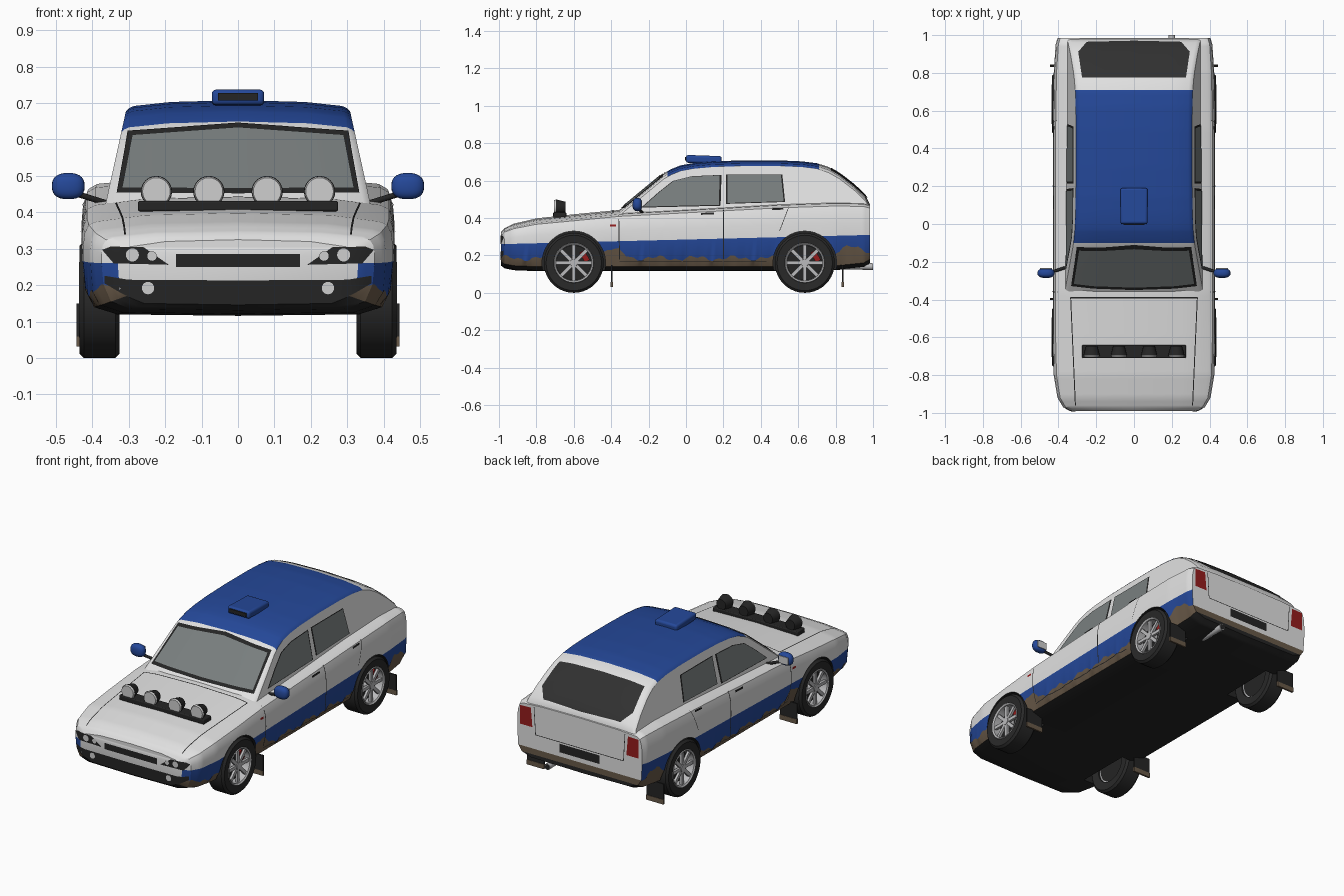
import bpy, bmesh, math
from mathutils import Vector, Matrix
from mathutils.bvhtree import BVHTree

if "Cube" in bpy.data.objects:
    bpy.data.objects.remove(bpy.data.objects["Cube"], do_unlink=True)


def material(name, r, g, b):
    m = bpy.data.materials.new(name)
    m.use_nodes = True
    m.diffuse_color = (r, g, b, 1)
    for node in m.node_tree.nodes:
        if node.type == "BSDF_PRINCIPLED":
            node.inputs["Base Color"].default_value = (r, g, b, 1)
            node.inputs["Roughness"].default_value = 0.6
    return m


white = material("white paint", 0.75, 0.75, 0.75)
blue = material("blue paint", 0.018, 0.065, 0.32)
mud = material("brown mud", 0.14, 0.10, 0.065)
black = material("black trim", 0.018, 0.018, 0.018)
rubber = material("tyre rubber", 0.022, 0.022, 0.022)
glass = material("grey glass", 0.19, 0.21, 0.21)
dark_glass = material("dark glass", 0.03, 0.03, 0.03)
red = material("red", 0.30, 0.012, 0.012)
lamp = material("lamp lens", 0.62, 0.62, 0.62)
silver = material("silver", 0.5, 0.5, 0.51)
PAINTS = [white, blue, mud, black]
surfaces = []


def finish(obj, angle=30):
    bpy.ops.object.select_all(action="DESELECT")
    obj.select_set(True)
    bpy.context.view_layer.objects.active = obj
    bpy.ops.object.shade_smooth_by_angle(angle=math.radians(angle))
    return obj


def add_mesh(name, bm, mats):
    me = bpy.data.meshes.new(name)
    bm.to_mesh(me)
    bm.free()
    for m in mats:
        me.materials.append(m)
    obj = bpy.data.objects.new(name, me)
    bpy.context.collection.objects.link(obj)
    return obj


def interp(table, y):
    for a, b in zip(table, table[1:]):
        if y <= b[0]:
            t = (y - a[0]) / (b[0] - a[0])
            return [p + (q - p) * t for p, q in zip(a[1:], b[1:])]
    return table[-1][1:]


def loft(name, stations, section, rule):
    """Mirrored cross-sections joined along y; rule picks the paint of each strip."""
    bm = bmesh.new()
    rings = []
    for y in stations:
        half = section(y)
        ring = half + [(-x, z) for x, z in reversed(half[1:-1])]
        rings.append([bm.verts.new((x, y, z)) for x, z in ring])
    n, m = len(rings[0]), len(half)
    for y0, y1, a, b in zip(stations, stations[1:], rings, rings[1:]):
        for j in range(n):
            k = (j + 1) % n
            f = bm.faces.new((a[j], a[k], b[k], b[j]))
            f.material_index = rule((y0 + y1) / 2, min(j, n - 1 - j), False)
    for y, ring in ((stations[0], rings[0]), (stations[-1], rings[-1])):
        for j in range(m - 1):
            ids = dict.fromkeys((j, j + 1, (n - j - 1) % n, (n - j) % n))
            bm.faces.new([ring[i] for i in ids]).material_index = rule(y, j, True)
    bmesh.ops.recalc_face_normals(bm, faces=bm.faces[:])
    surfaces.append(BVHTree.FromBMesh(bm))
    return add_mesh(name, bm, PAINTS)


# Lower body: y, half width, bottom, shoulder height, centre height
BODY = [(-.99, .33, .15, .305, .325), (-.97, .375, .135, .33, .345), (-.92, .405, .125, .35, .37),
        (-.8, .425, .12, .375, .398), (-.6, .43, .12, .395, .42), (-.36, .43, .12, .42, .443),
        (0, .43, .12, .44, .455), (.5, .43, .12, .468, .485), (.8, .425, .125, .478, .495),
        (.95, .415, .14, .475, .487), (.985, .405, .16, .465, .475)]


def body_section(y):
    w, zb, belt, top = interp(BODY, y)
    stripe = .285 + .025 * y
    splash = .185 + .01 * math.sin(31 * y) + .008 * math.sin(83 * y)
    splash += .05 * math.exp(-((y + .4) / .07) ** 2) + .06 * math.exp(-((y - .9) / .12) ** 2)
    splash = max(zb + .025, min(splash, stripe - .015))
    up = lambda t: stripe + (belt - stripe) * t
    return [(0, zb - .004), (.78 * w, zb), (.93 * w, zb + .02), (.985 * w, splash), (w, stripe),
            (w, up(.4)), (.99 * w, up(.7)), (.965 * w, up(.92)), (.91 * w, belt),
            (.6 * w, belt + (top - belt) * .75), (0, top)]


def body_rule(y, row, cap):
    if row < 2:
        return 3
    if row == 2:
        return 2
    return 1 if row == 3 and not cap else 0


ys = sorted({round(i / 50, 3) for i in range(-49, 50)} | {k[0] for k in BODY})
body = loft("body", ys, body_section, body_rule)

# Cabin: y, height of centre line
CABIN = [(-.36, .44), (-.12, .638), (-.08, .661), (-.03, .681), (.04, .694), (.14, .703), (.3, .708),
         (.5, .708), (.62, .703), (.7, .693), (.76, .674), (.82, .64), (.9, .578), (.96, .52), (.98, .48)]


def cabin_section(y):
    top = interp(CABIN, y)[0]
    edge = top - .03
    side = lambda z: .305 + .22 * (.69 - z)
    e = side(edge)
    return [(0, .39), (side(.4), .4), (e, edge), (e - .008, edge + .008), (e - .022, edge + .014),
            (.6 * e, top - .005), (0, top)]


ys = sorted({round(i / 25, 3) for i in range(-8, 24)} | {k[0] for k in CABIN} | {-.1, .71})
cabin = loft("cabin", ys, cabin_section,
             lambda y, row, cap: 1 if row > 1 and -.1 < y < .71 else 0)

# Wheel arches
WHEELS = [(s, y) for s in (-1, 1) for y in (-.6, .635)]
bm = bmesh.new()
for s, y in WHEELS:
    place = Matrix.Translation((s * .4, y, .16)) @ Matrix.Rotation(math.pi / 2, 4, "Y")
    bmesh.ops.create_cone(bm, cap_ends=True, segments=40, radius1=.17, radius2=.17, depth=.24, matrix=place)
for f in bm.faces:
    f.material_index = 3
cutter = add_mesh("arch_cutter", bm, PAINTS)
cutter.hide_render = True
mod = body.modifiers.new("arches", "BOOLEAN")
mod.operation, mod.solver, mod.object = "DIFFERENCE", "EXACT", cutter
bpy.context.view_layer.objects.active = body
bpy.ops.object.modifier_apply(modifier="arches")
bpy.data.objects.remove(cutter, do_unlink=True)
finish(body)
finish(cabin)

# Thin plates laid on the bodywork from a chosen side
SIDES = {"right": ((1, 0, 0), lambda u, v: (-2, u, v)), "left": ((-1, 0, 0), lambda u, v: (2, u, v)),
         "front": ((0, 1, 0), lambda u, v: (u, -2, v)), "back": ((0, -1, 0), lambda u, v: (u, 2, v)),
         "top": ((0, 0, -1), lambda u, v: (u, v, 2))}


def plate(name, outline, side, mat, lift=.003):
    ray, place = SIDES[side]
    ray = Vector(ray)
    bm = bmesh.new()
    bm.faces.new([bm.verts.new((u, v, 0)) for u, v in outline])
    for axis in (0, 1):
        vals = [p[axis] for p in outline]
        normal = Vector((axis == 0, axis == 1, 0))
        for i in range(math.ceil(min(vals) / .03), math.floor(max(vals) / .03) + 1):
            bmesh.ops.bisect_plane(bm, geom=bm.verts[:] + bm.edges[:] + bm.faces[:],
                                   plane_co=normal * i * .03, plane_no=normal)
    missed = []
    for v in bm.verts:
        start = Vector(place(v.co.x, v.co.y))
        hits = [h for h in (s.ray_cast(start, ray) for s in surfaces) if h[0]]
        if not hits:
            missed.append(v)
            continue
        co, no = min(hits, key=lambda h: h[3])[:2]
        v.co = co + no * (lift if no.dot(ray) < 0 else -lift)
    bmesh.ops.delete(bm, geom=missed, context="VERTS")
    bm.normal_update()
    bmesh.ops.reverse_faces(bm, faces=[f for f in bm.faces if f.normal.dot(ray) > 0])
    return finish(add_mesh(name, bm, [mat]))


def line(name, p, q, side, width=.005, mat=black, lift=.002):
    a, b = Vector(p), Vector(q)
    d = (b - a).normalized() * width / 2
    n = Vector((-d.y, d.x))
    plate(name, [a - n, b - n, b + n, a + n], side, mat, lift)


def both(points):
    return points + [(-x, z) for x, z in reversed(points) if x]


def disc(x, z, r):
    return [(x + r * math.cos(i * math.pi / 10), z + r * math.sin(i * math.pi / 10)) for i in range(20)]


plate("windscreen_frame", both([(0, .45), (.333, .452), (.302, .622), (0, .644)]), "front", black)
plate("windscreen", both([(0, .462), (.318, .464), (.29, .609), (0, .63)]), "front", glass, .006)
plate("rear_window", both([(0, .775), (.275, .775), (.295, .91), (.25, .962), (0, .968)]), "top", dark_glass)

FRONT_WINDOW = [(-.24, .455), (.185, .465), (.19, .63), (.03, .623), (-.07, .598), (-.15, .535)]
REAR_WINDOW = [(.215, .475), (.53, .485), (.515, .632), (.215, .632)]
for side in ("left", "right"):
    for label, outline in (("front", FRONT_WINDOW), ("rear", REAR_WINDOW)):
        mid = sum((Vector(p) for p in outline), Vector((0, 0))) / len(outline)
        plate(f"{side}_{label}_window_frame", outline, side, black)
        plate(f"{side}_{label}_window", [mid + (Vector(p) - mid) * .95 for p in outline], side, glass, .006)
    # Door seams, handles and side markers
    line(f"{side}_front_door_seam", (-.36, .415), (-.355, .18), side)
    line(f"{side}_middle_door_seam", (.2, .44), (.2, .18), side)
    line(f"{side}_rear_door_seam", (.55, .46), (.5, .33), side, .003)
    line(f"{side}_sill_seam", (-.355, .17), (.43, .17), side, .004)
    line(f"{side}_front_handle", (.08, .42), (.15, .423), side, .01, lift=.007)
    line(f"{side}_rear_handle", (.46, .445), (.52, .448), side, .01, lift=.007)
    line(f"{side}_marker", (-.405, .36), (-.375, .36), side, .012, red)

# Nose: grille, bumper, bonnet seams
plate("grille", both([(0, .25), (.17, .25), (.17, .286), (0, .286)]), "front", black)
plate("front_bumper", both([(0, .165), (.3, .168), (.365, .205), (.365, .226), (.3, .215), (0, .213)]), "front", black)
line("bonnet_rear_seam", (-.335, -.39), (.335, -.39), "top", .006)
for s, label in ((1, "left"), (-1, "right")):
    shape = lambda pts: [(s * x, z) for x, z in pts]
    plate(f"{label}_headlight", shape([(.19, .256), (.34, .26), (.372, .297), (.35, .305), (.26, .305)]), "front", black)
    plate(f"{label}_main_lamp", disc(s * .29, .283, .018), "front", lamp, .006)
    plate(f"{label}_inner_lamp", disc(s * .236, .28, .013), "front", lamp, .006)
    plate(f"{label}_fog_lamp", disc(s * .247, .192, .017), "front", lamp, .007)
    line(f"{label}_bonnet_seam", (s * .335, -.39), (s * .31, -.96), "top")
    # Tail
    plate(f"{label}_tail_light", shape([(.305, .34), (.385, .34), (.385, .45), (.315, .452)]), "back", red)
    line(f"{label}_hatch_seam", (s * .285, .3), (s * .295, .46), "back", .004)
line("hatch_lower_seam", (-.285, .3), (.285, .3), "back", .004)
line("number_plate_recess", (-.13, .265), (.13, .265), "back", .05)


def box(name, size, loc, mat, rot=(0, 0, 0), bevel=0):
    bpy.ops.mesh.primitive_cube_add(size=1, location=loc, rotation=rot)
    obj = bpy.context.object
    obj.name = name
    obj.data.transform(Matrix.Diagonal((*size, 1)))
    obj.data.materials.append(mat)
    if bevel:
        mod = obj.modifiers.new("bevel", "BEVEL")
        mod.width, mod.segments = bevel, 3
        finish(obj)
    return obj


def rod(name, a, b, r, mat, r2=None):
    a, b = Vector(a), Vector(b)
    bpy.ops.mesh.primitive_cone_add(vertices=24, radius1=r, radius2=r if r2 is None else r2, depth=(b - a).length,
                                    location=(a + b) / 2, rotation=(b - a).to_track_quat("Z", "Y").to_euler())
    obj = bpy.context.object
    obj.name = name
    obj.data.materials.append(mat)
    return finish(obj)


def lathe(name, profile, s, y, mat, steps=40):
    bm = bmesh.new()
    rings = [[bm.verts.new((s * x, y + r * math.cos(a), .16 + r * math.sin(a))) for r, x in profile]
             for a in (i * math.tau / steps for i in range(steps))]
    for a, b in zip(rings, rings[1:] + rings[:1]):
        for j in range(len(profile)):
            k = (j + 1) % len(profile)
            bm.faces.new((a[j], a[k], b[k], b[j]))
    bmesh.ops.recalc_face_normals(bm, faces=bm.faces[:])
    return finish(add_mesh(name, bm, [mat]))


# Wheels and mud flaps
for s, y in WHEELS:
    tag = ("left" if s > 0 else "right") + ("_front" if y < 0 else "_rear")
    lathe(tag + "_tyre", [(.1, .33), (.148, .325), (.16, .337), (.16, .423), (.148, .435), (.107, .432), (.1, .42)], s, y, rubber)
    lathe(tag + "_rim", [(.108, .43), (.104, .436), (.096, .43), (.092, .34), (.102, .34)], s, y, silver)
    rod(tag + "_brake_disc", (s * .34, y, .16), (s * .385, y, .16), .094, black)
    rod(tag + "_hub", (s * .38, y, .16), (s * .428, y, .16), .026, silver, .02)
    box(tag + "_caliper", (.025, .03, .06), (s * .392, y + .058, .195), red, (math.radians(30), 0, 0))
    for i in range(8):
        a = i * math.tau / 8
        box(f"{tag}_spoke_{i}", (.014, .078, .019), (s * .417, y + .057 * math.cos(a), .16 + .057 * math.sin(a)), silver, (a, 0, 0))
    box(tag + "_mud_flap", (.11, .008, .1), (s * .388, y + .202, .1), black)
    box(tag + "_mud_flap_edge", (.112, .011, .028), (s * .388, y + .203, .045), mud)

# Rally lamps on the bonnet
box("lamp_bar", (.55, .07, .028), (0, -.675, .417), black, bevel=.005)
for i, x in enumerate((-.224, -.08, .08, .224)):
    rod(f"rally_lamp_shell_{i}", (x, -.695, .457), (x, -.645, .457), .043, black, .03)
    rod(f"rally_lamp_lens_{i}", (x, -.693, .457), (x, -.705, .457), .042, lamp, .038)

# Roof scoop
box("roof_scoop", (.144, .19, .042), (0, .095, .713), blue, (math.radians(-2), 0, 0), .012)
box("scoop_opening", (.11, .008, .02), (0, -.001, .717), black)

# Door mirrors and exhaust
for s, label in ((1, "left"), (-1, "right")):
    bpy.ops.mesh.primitive_uv_sphere_add(segments=24, ring_count=14, radius=1, location=(s * .466, -.26, .472))
    shell = bpy.context.object
    shell.name = label + "_mirror_shell"
    for v in shell.data.vertices:
        v.co = [math.copysign(abs(c) ** .8, c) * k for c, k in zip(v.co, (.045, .026, .036))]
    shell.data.materials.append(blue)
    finish(shell, 60)
    box(label + "_mirror_glass", (.062, .004, .042), (s * .466, -.236, .472), lamp)
    rod(label + "_mirror_stalk", (s * .44, -.255, .45), (s * .36, -.23, .425), .008, black)
rod("exhaust_pipe", (.2, .8, .145), (.2, 1.0, .14), .018, silver)
rod("exhaust_hole", (.2, .99, .14), (.2, 1.001, .14), .014, black)
